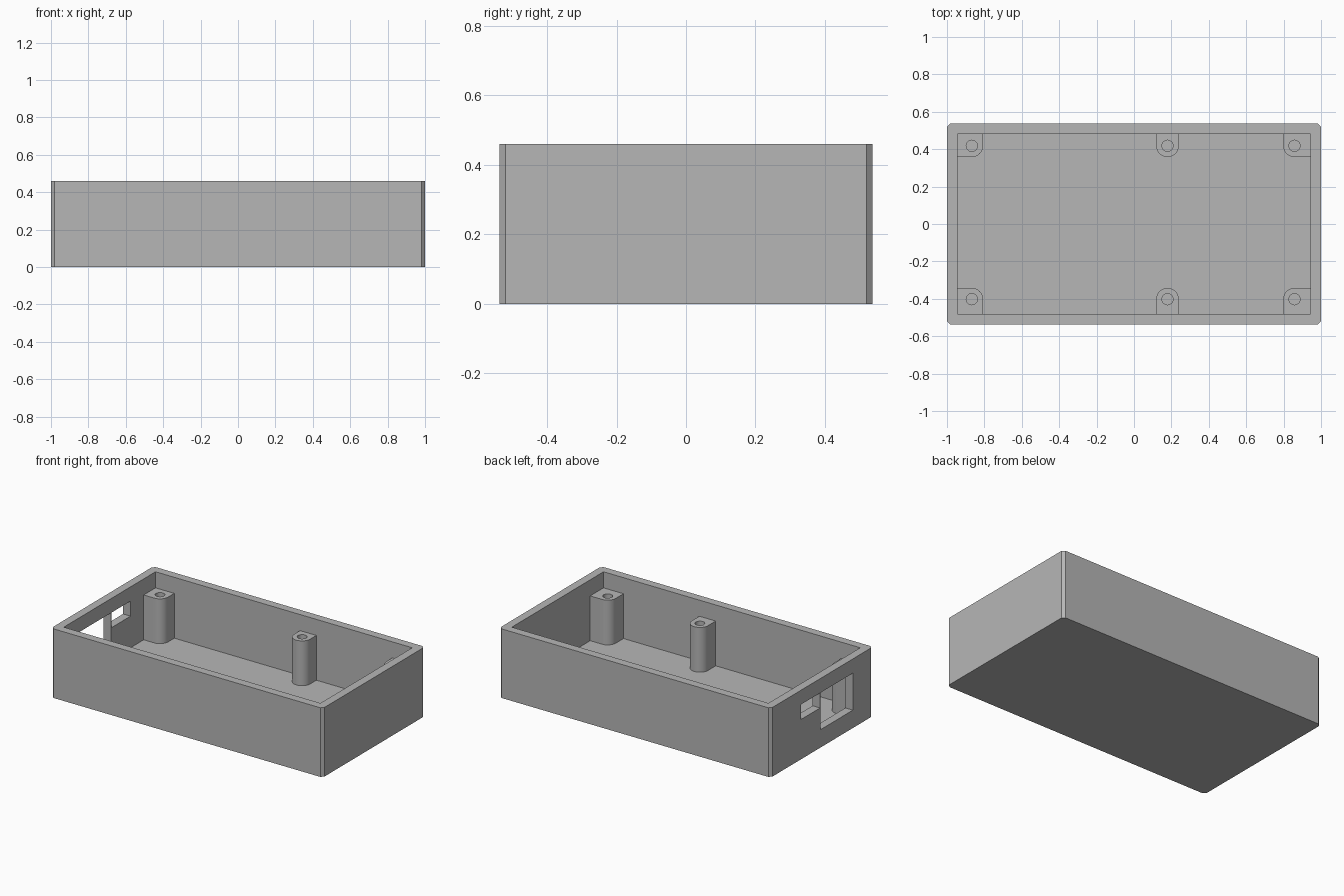
import bpy, bmesh, math

if "Cube" in bpy.data.objects:
    bpy.data.objects.remove(bpy.data.objects["Cube"], do_unlink=True)

HALF_X, HALF_Y, HEIGHT = 1.0, 0.5375, 0.46
WALL, FLOOR, CHAMFER = 0.055, 0.055, 0.018
POST_TOP, POST_R, HOLE_R = 0.353, 0.06, 0.03
IN_X, IN_Y = HALF_X - WALL, HALF_Y - WALL

grey = bpy.data.materials.new("plain grey")
grey.use_nodes = True
colour = (0.47, 0.47, 0.47, 1)
grey.diffuse_color = colour
grey.node_tree.nodes["Principled BSDF"].inputs["Base Color"].default_value = colour


def prism(name, outline, z0, z1):
    """Extrude a closed xy outline from z0 to z1."""
    bm = bmesh.new()
    base = bm.faces.new([bm.verts.new((x, y, z0)) for x, y in outline])
    ext = bmesh.ops.extrude_face_region(bm, geom=[base])
    for v in ext["geom"]:
        if isinstance(v, bmesh.types.BMVert):
            v.co.z = z1
    bmesh.ops.recalc_face_normals(bm, faces=bm.faces)
    mesh = bpy.data.meshes.new(name)
    bm.to_mesh(mesh)
    bm.free()
    mesh.materials.append(grey)
    obj = bpy.data.objects.new(name, mesh)
    bpy.context.collection.objects.link(obj)
    return obj


def rect(x0, x1, y0, y1):
    return [(x0, y0), (x1, y0), (x1, y1), (x0, y1)]


def arc(cx, cy, r, a0, a1, steps):
    angles = [math.radians(a0 + (a1 - a0) * i / steps) for i in range(steps + 1)]
    return [(cx + r * math.cos(a), cy + r * math.sin(a)) for a in angles]


def activate(obj):
    bpy.ops.object.select_all(action='DESELECT')
    obj.select_set(True)
    bpy.context.view_layer.objects.active = obj


def cut(obj, cutter):
    """Subtract the cutter and discard it."""
    cutter.hide_render = True
    mod = obj.modifiers.new("cut", 'BOOLEAN')
    mod.operation, mod.solver, mod.object = 'DIFFERENCE', 'EXACT', cutter
    activate(obj)
    bpy.ops.object.modifier_apply(modifier=mod.name)
    bpy.data.objects.remove(cutter, do_unlink=True)


# Open tray with chamfered upright corners
c = CHAMFER
tray = prism("tray", [
    (-HALF_X + c, -HALF_Y), (HALF_X - c, -HALF_Y), (HALF_X, -HALF_Y + c), (HALF_X, HALF_Y - c),
    (HALF_X - c, HALF_Y), (-HALF_X + c, HALF_Y), (-HALF_X, HALF_Y - c), (-HALF_X, -HALF_Y + c)],
    0, HEIGHT)
cut(tray, prism("cavity", rect(-IN_X, IN_X, -IN_Y, IN_Y), FLOOR, HEIGHT + 0.1))

# Two connector openings in the end wall, parted by a thin web
for y0, y1, z0 in [(-0.326, 0.012, 0.119), (0.018, 0.22, 0.265)]:
    cut(tray, prism("opening", rect(-HALF_X - 0.1, -IN_X + 0.05, y0, y1), z0, 0.365))


# Screw posts, rounded on the inner side and merged into the walls
def screw_post(name, cx, cy, side, end):
    wall_y = IN_Y + 0.005 - abs(cy)
    if side:
        wall_x = IN_X + 0.005 - abs(cx)
        outline = arc(0, 0, POST_R, 0, -90, 10) + [(-wall_x, -POST_R), (-wall_x, wall_y)]
    else:
        outline = arc(0, 0, POST_R, 0, -180, 20) + [(-POST_R, wall_y)]
    outline.append((POST_R, wall_y))
    flip = -1 if side > 0 else 1
    post = prism(name, [(cx + x * flip, cy + y * end) for x, y in outline], FLOOR - 0.005, POST_TOP)
    cut(post, prism("bore", arc(cx, cy, HOLE_R, 0, 345, 23), 0, HEIGHT))
    activate(post)
    bpy.ops.object.shade_smooth_by_angle(angle=math.radians(30))


for row, cy, end in [("front", -0.402, -1), ("back", 0.418, 1)]:
    for place, cx, side in [("right", -0.867, -1), ("middle", 0.179, 0), ("left", 0.858, 1)]:
        screw_post(f"{row}_{place}_screw_post", cx, cy, side, end)
